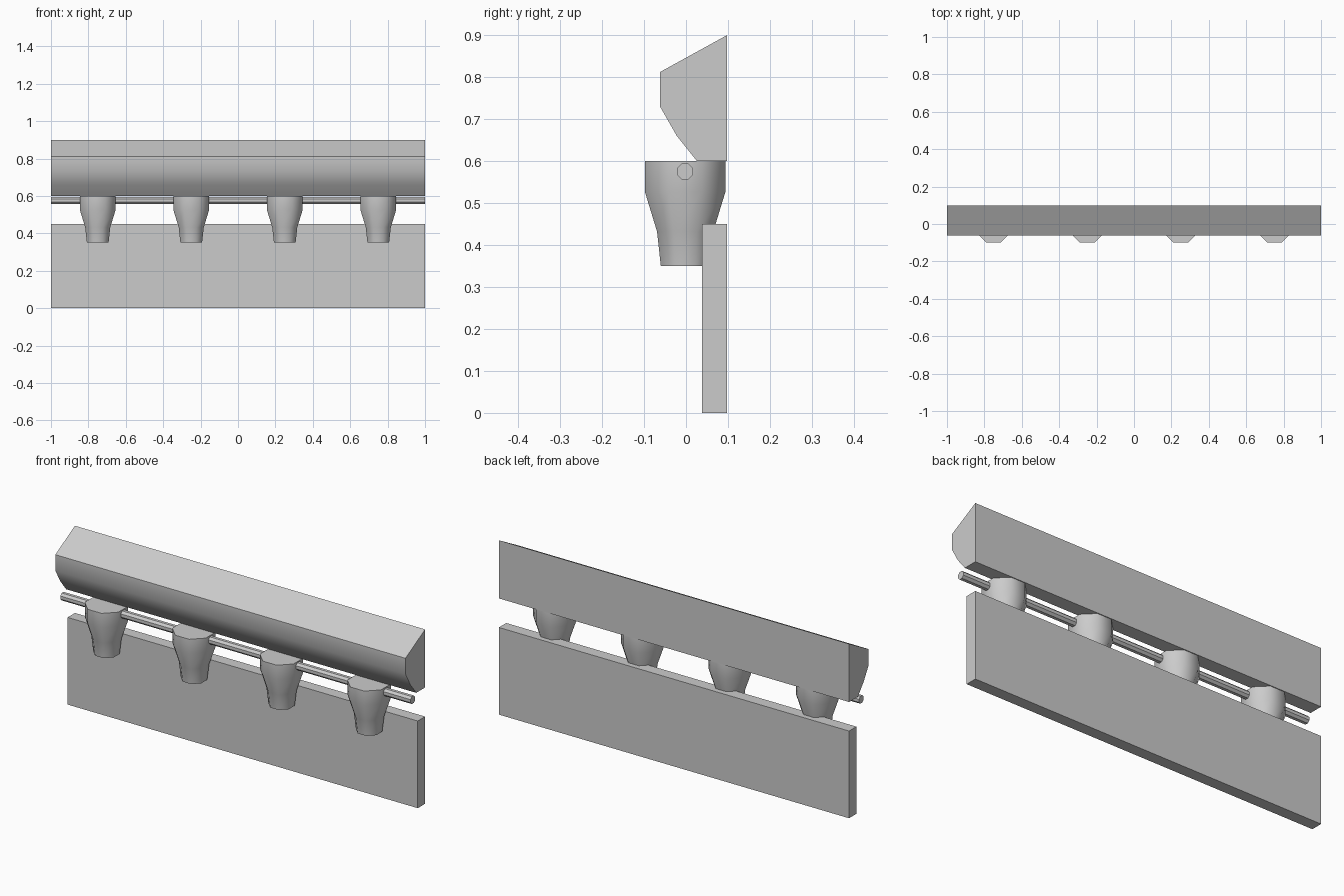
import bpy, bmesh
from math import pi, cos, sin, radians

cube = bpy.data.objects.get("Cube")
if cube:
    bpy.data.objects.remove(cube, do_unlink=True)

grey = bpy.data.materials.new("plain grey")
grey.use_nodes = True
grey.diffuse_color = (0.6, 0.6, 0.6, 1)
grey.node_tree.nodes["Principled BSDF"].inputs["Base Color"].default_value = (0.6, 0.6, 0.6, 1)


def loft(name, rings, smooth=None):
    """Skin matching rings of points and cap both ends."""
    bm = bmesh.new()
    loops = [[bm.verts.new(p) for p in ring] for ring in rings]
    for a, b in zip(loops, loops[1:]):
        n = len(a)
        for i in range(n):
            j = (i + 1) % n
            bm.faces.new((a[i], a[j], b[j], b[i]))
    bm.faces.new(loops[0])
    bm.faces.new(loops[-1])
    bmesh.ops.recalc_face_normals(bm, faces=bm.faces)
    mesh = bpy.data.meshes.new(name)
    bm.to_mesh(mesh)
    bm.free()
    mesh.materials.append(grey)
    ob = bpy.data.objects.new(name, mesh)
    bpy.context.collection.objects.link(ob)
    if smooth:
        bpy.ops.object.select_all(action='DESELECT')
        ob.select_set(True)
        bpy.context.view_layer.objects.active = ob
        bpy.ops.object.shade_smooth_by_angle(angle=radians(smooth))
    return ob


def octagon(apothem):
    r = apothem / cos(pi / 8)
    return [(r * cos(pi / 8 + k * pi / 4), r * sin(pi / 8 + k * pi / 4)) for k in range(8)]


def extrude_x(name, profile, smooth=None):
    return loft(name, [[(x, y, z) for y, z in profile] for x in (-1, 1)], smooth)


BACK, AXIS = 0.098, -0.002

# Lower wall panel
extrude_x("lower_panel", [(0.038, 0), (BACK, 0), (BACK, 0.45), (0.038, 0.45)])

# Upper coping with sloped top and curved underside
extrude_x("upper_beam", [(BACK, 0.6), (BACK, 0.9), (-0.062, 0.812),
                         (-0.062, 0.73), (-0.022, 0.66), (0.026, 0.6)], 50)

# Thin rod through the supports
extrude_x("rod", [(AXIS + y, 0.575 + z) for y, z in octagon(0.019)])

# Tapered supports: apothem and height of each ring
TAPER = [(0.058, 0.35), (0.067, 0.432), (0.096, 0.527), (0.096, 0.6)]
for i in range(4):
    cx = -0.75 + 0.5 * i
    loft(f"support_{i + 1}",
         [[(cx + x, AXIS + y, z) for x, y in octagon(r)] for r, z in TAPER], 50)
